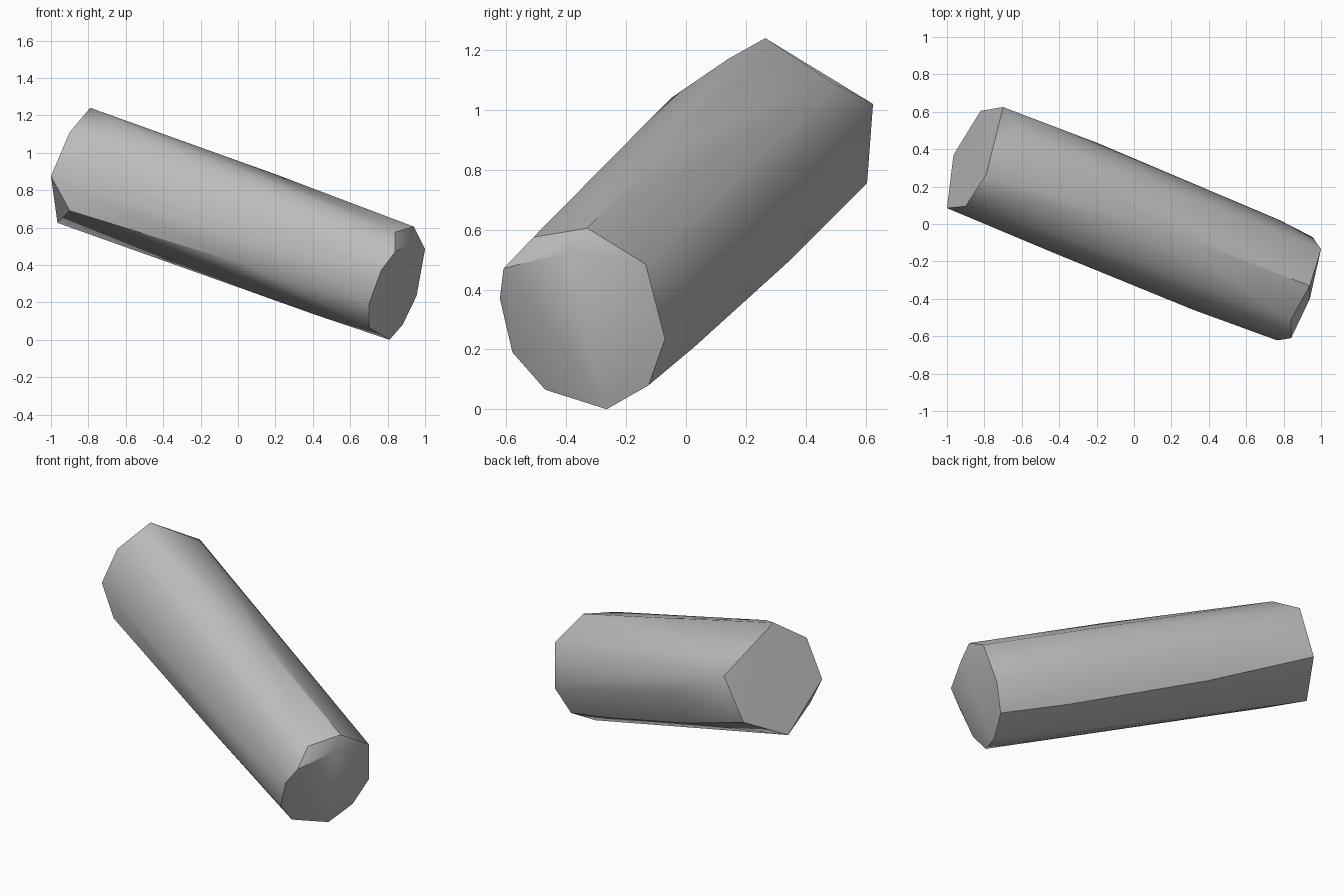
import bpy, bmesh, math

cube = bpy.data.objects.get("Cube")
if cube:
    bpy.data.objects.remove(cube, do_unlink=True)

# Plain grey stone
grey = bpy.data.materials.new("stone grey")
grey.use_nodes = True
colour = (0.5, 0.5, 0.5, 1.0)
grey.diffuse_color = colour
grey.node_tree.nodes["Principled BSDF"].inputs["Base Color"].default_value = colour

# Lower end: ten-sided cut face with a chamfer corner
lower_end = [(.81, -.265, 0), (.88, -.125, .08), (.955, -.07, .235), (1, -.135, .485),
             (.94, -.33, .605), (.84, -.51, .575), (.84, -.61, .47), (.765, -.622, .37),
             (.70, -.58, .19), (.70, -.47, .065), (.94, -.40, .525)]

# Upper end: six-sided cut face
upper_end = [(-1, .085, .875), (-.90, .095, 1.11), (-.79, .265, 1.24),
             (-.70, .625, 1.02), (-.82, .605, .755), (-.965, .37, .625)]

# Corners along the shaft: top, back, underside, front
shaft = [(-.65, .14, 1.17), (-.43, -.05, 1.04), (-.19, -.13, .95), (.15, -.26, .83),
         (.20, -.05, .885), (-.61, .49, 1.09),
         (-.20, .435, .72), (.20, .26, .57), (.78, .02, .35),
         (-.25, .35, .50), (.50, .03, .21), (-.04, .02, .31), (.41, -.18, .135),
         (-.90, .06, .69), (-.44, -.15, .72), (.04, -.33, .40), (.32, -.46, .46),
         (.02, -.31, .68)]

# Wrap the corners in one faceted stone
bm = bmesh.new()
for p in lower_end + upper_end + shaft:
    bm.verts.new(p)
result = bmesh.ops.convex_hull(bm, input=bm.verts)
loose = {v for v in result["geom_interior"] + result["geom_unused"]
         if isinstance(v, bmesh.types.BMVert) and not v.link_faces}
bmesh.ops.delete(bm, geom=list(loose), context='VERTS')
# Merge nearly flat triangles, mainly on the end cuts
bmesh.ops.dissolve_limit(bm, angle_limit=math.radians(3),
                         verts=bm.verts, edges=bm.edges)
bmesh.ops.recalc_face_normals(bm, faces=bm.faces)

mesh = bpy.data.meshes.new("stone_pillar")
bm.to_mesh(mesh)
bm.free()
mesh.materials.append(grey)
pillar = bpy.data.objects.new("stone_pillar", mesh)
bpy.context.collection.objects.link(pillar)

# Soft shaft, crisp end edges
bpy.ops.object.select_all(action='DESELECT')
pillar.select_set(True)
bpy.context.view_layer.objects.active = pillar
bpy.ops.object.shade_smooth_by_angle(angle=math.radians(35))
